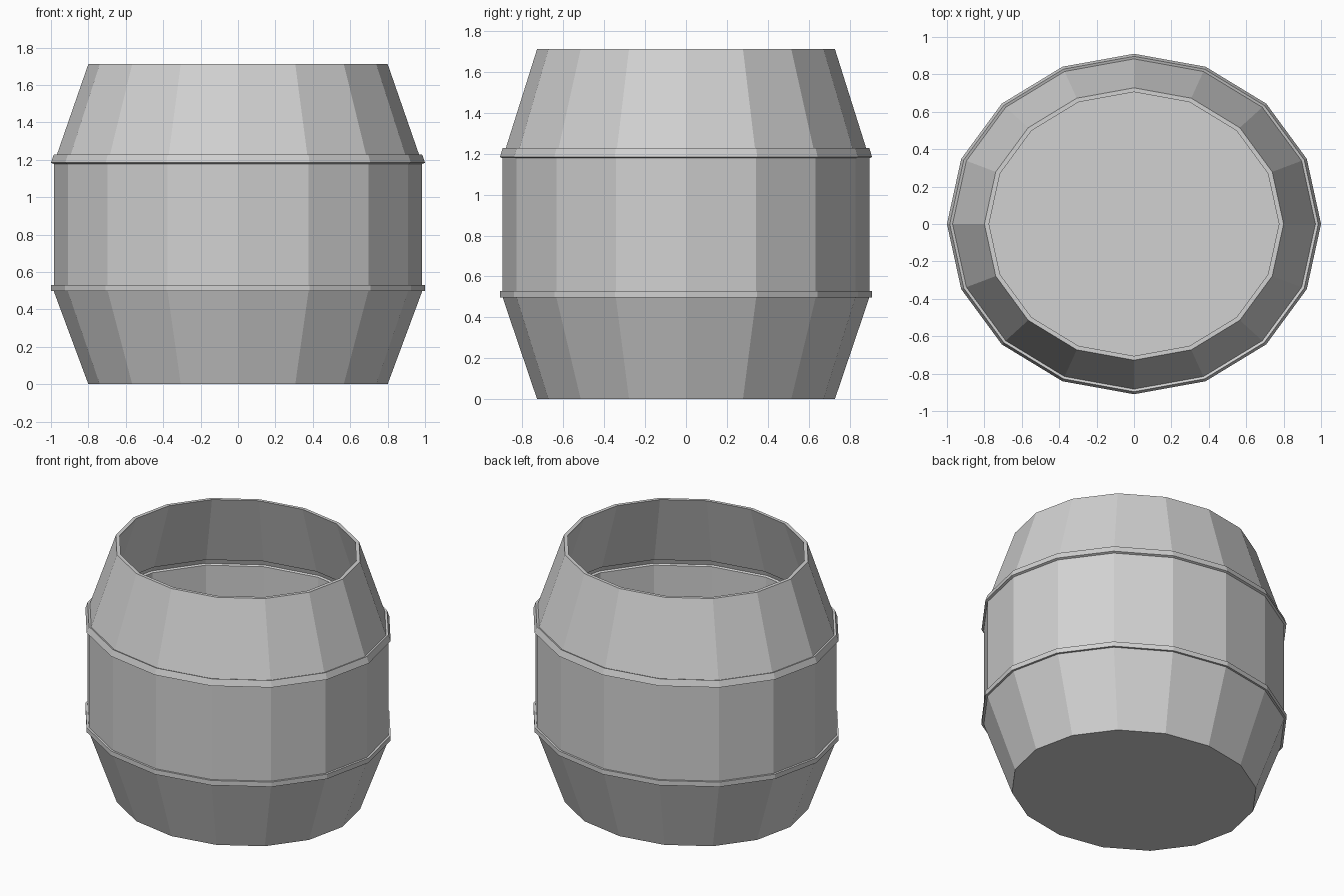
import bpy
import bmesh
from math import cos, sin, tau

SIDES = 16
DEPTH_RATIO = 0.91   # the barrel is slightly oval
WALL = 0.025

cube = bpy.data.objects.get("Cube")
if cube:
    bpy.data.objects.remove(cube, do_unlink=True)

grey = bpy.data.materials.new("plain_grey")
grey.use_nodes = True
colour = (0.64, 0.64, 0.64, 1)
grey.diffuse_color = colour
grey.node_tree.nodes["Principled BSDF"].inputs["Base Color"].default_value = colour


def lathe(name, profile):
    """Sweep an open (radius, z) profile around z and cap both ends."""
    bm = bmesh.new()
    rings = []
    for radius, z in profile:
        rings.append([bm.verts.new((radius * cos(tau * i / SIDES),
                                    radius * sin(tau * i / SIDES) * DEPTH_RATIO, z))
                      for i in range(SIDES)])
    for low, high in zip(rings, rings[1:]):
        for i in range(SIDES):
            j = (i + 1) % SIDES
            bm.faces.new((low[i], low[j], high[j], high[i]))
    bm.faces.new(rings[0][::-1])
    bm.faces.new(rings[-1])
    bmesh.ops.recalc_face_normals(bm, faces=bm.faces)
    mesh = bpy.data.meshes.new(name)
    bm.to_mesh(mesh)
    bm.free()
    mesh.materials.append(grey)
    obj = bpy.data.objects.new(name, mesh)
    bpy.context.collection.objects.link(obj)
    return obj


# Outer wall with two raised hoops, from the base up to the rim
lower_wall = [(0.80, 0), (0.985, 0.497)]
lower_hoop = [(1.0, 0.497), (1.0, 0.53)]
middle_wall = [(0.985, 0.53), (0.985, 1.178)]
upper_hoop = [(1.0, 1.184), (0.985, 1.227)]
upper_wall = [(0.97, 1.222), (0.80, 1.712)]
outer = lower_wall + lower_hoop + middle_wall + upper_hoop + upper_wall

# Inner wall follows the outer one back down to the inside floor
inner = [(r - WALL, max(z, WALL)) for r, z in reversed(outer)]

lathe("open_barrel", outer + inner)
